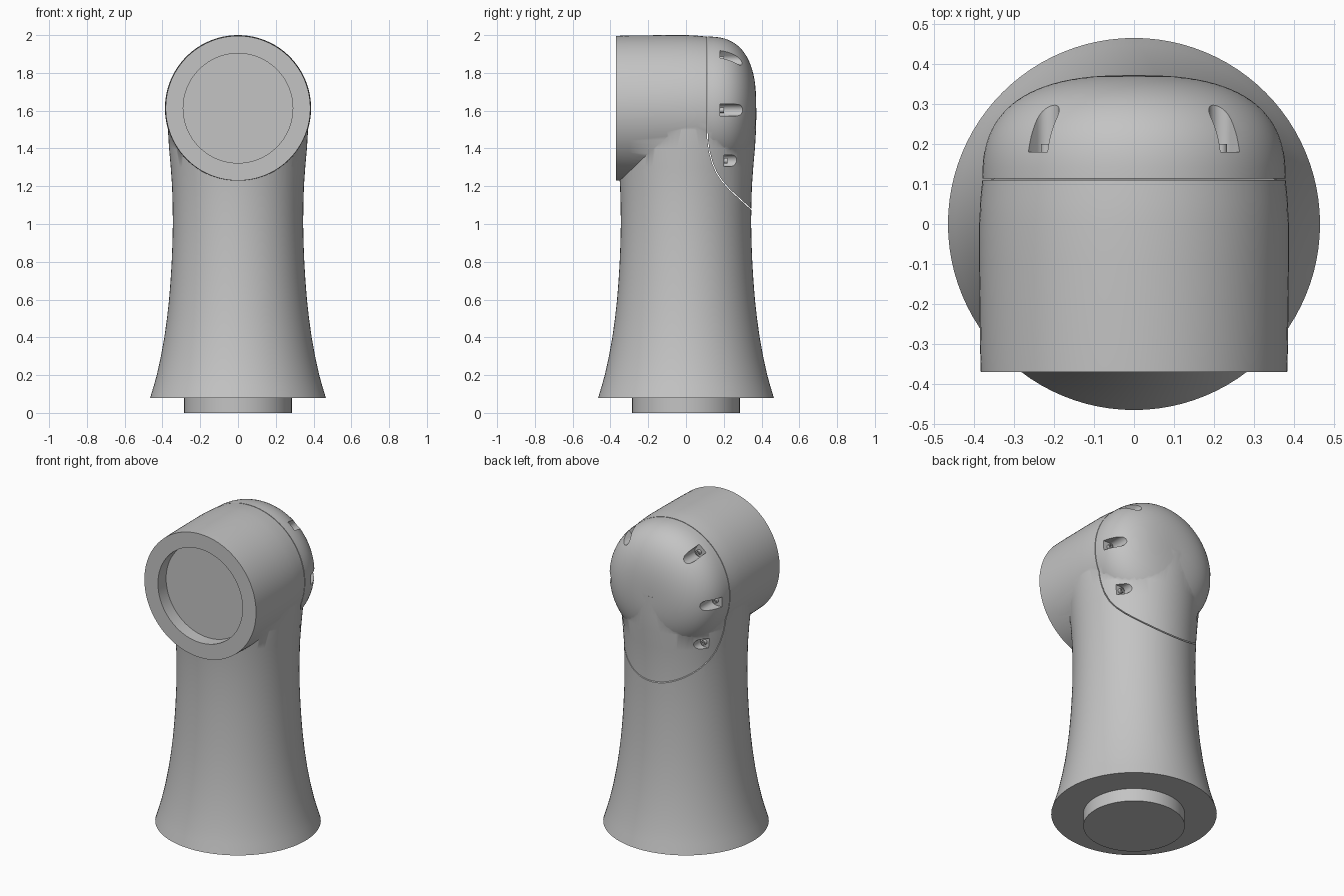
import bpy, bmesh
from math import sin, cos, pi, radians
from mathutils import Matrix

cube = bpy.data.objects.get("Cube")
if cube:
    bpy.data.objects.remove(cube, do_unlink=True)

grey = bpy.data.materials.new("satin grey")
grey.use_nodes = True
colour = (0.55, 0.55, 0.55, 1)
grey.diffuse_color = colour
grey.node_tree.nodes["Principled BSDF"].inputs["Base Color"].default_value = colour

HEAD_Z = 1.613
ALONG_Y = Matrix.Rotation(radians(-90), 4, 'X')
AT_HEAD = Matrix.Translation((0, 0, HEAD_Z)) @ ALONG_Y
ALONG_X = Matrix(((0, 0, 1, 0), (1, 0, 0, 0), (0, 1, 0, 0), (0, 0, 0, 1)))


def loft(name, rings, matrix=Matrix()):
    """Skin a stack of equal-length rings and cap both ends."""
    bm = bmesh.new()
    loops = [[bm.verts.new(p) for p in ring] for ring in rings]
    n = len(loops[0])
    for low, high in zip(loops, loops[1:]):
        for i in range(n):
            j = (i + 1) % n
            bm.faces.new((low[i], low[j], high[j], high[i]))
    bm.faces.new(loops[0][::-1])
    bm.faces.new(loops[-1])
    bmesh.ops.transform(bm, matrix=matrix, verts=bm.verts)
    bmesh.ops.recalc_face_normals(bm, faces=bm.faces)
    mesh = bpy.data.meshes.new(name)
    bm.to_mesh(mesh)
    bm.free()
    mesh.materials.append(grey)
    obj = bpy.data.objects.new(name, mesh)
    bpy.context.collection.objects.link(obj)
    return obj


def lathe(name, profile, matrix=Matrix(), n=96):
    turn = [2 * pi * i / n for i in range(n)]
    return loft(name, [[(r * cos(a), r * sin(a), h) for a in turn] for r, h in profile], matrix)


def prism(name, outline, start, end, matrix):
    return loft(name, [[(u, v, h) for u, v in outline] for h in (start, end)], matrix)


def combine(obj, tool, operation, keep_tool=False):
    """Apply a boolean and discard its tool."""
    mod = obj.modifiers.new("boolean", 'BOOLEAN')
    mod.operation, mod.solver, mod.object = operation, 'EXACT', tool
    deps = bpy.context.evaluated_depsgraph_get()
    mesh = bpy.data.meshes.new_from_object(obj.evaluated_get(deps))
    obj.modifiers.clear()
    obj.data = mesh
    if not keep_tool:
        bpy.data.objects.remove(tool, do_unlink=True)


# Flared column
body = lathe("arm_body", [
    (0.465, 0.08), (0.447, 0.14), (0.430, 0.2), (0.408, 0.3), (0.390, 0.4),
    (0.376, 0.5), (0.365, 0.6), (0.357, 0.7), (0.351, 0.8), (0.347, 0.9),
    (0.345, 1.0), (0.346, 1.1), (0.349, 1.2), (0.356, 1.3), (0.365, 1.4),
    (0.371, 1.5), (0.373, HEAD_Z)])

# Horizontal head with a domed back
head_profile = [(0.383, -0.37), (0.385, -0.3), (0.387, -0.1), (0.387, 0),
                (0.384, 0.06)]
STEPS = 24
for i in range(STEPS):
    t = i / STEPS * pi / 2
    head_profile.append((0.379 * cos(t) ** 0.77, 0.11 + 0.262 * sin(t) ** 0.77))
head = lathe("head", head_profile, AT_HEAD)
combine(body, head, 'UNION')

# Round recess in the front face
recess = lathe("recess_cutter", [(0.29, -0.6), (0.29, -0.29)], AT_HEAD)
combine(body, recess, 'DIFFERENCE')

# Back cover, split off along a curved seam with a fine gap
seam = [(0.11, 2.2), (0.11, 1.5), (0.113, 1.44), (0.122, 1.38), (0.138, 1.32),
        (0.16, 1.27), (0.19, 1.225), (0.23, 1.18), (0.29, 1.125), (0.35, 1.07),
        (0.6, 0.85), (0.6, 2.2)]
cover = body.copy()
cover.data = body.data.copy()
cover.name = "back_cover"
bpy.context.collection.objects.link(cover)
combine(body, prism("body_cutter", seam, -0.6, 0.6, ALONG_X), 'DIFFERENCE')
inner = [(y + 0.004, z + 0.003) for y, z in seam]
combine(cover, prism("cover_cutter", inner, -0.6, 0.6, ALONG_X), 'INTERSECT')

# Screw pockets, open to the rear, three on each side
W = 0.031
trough = [(0.15, -W), (0.15, W)]
trough += [(W * cos(a), W * sin(a)) for a in (pi / 2 + pi * i / 12 for i in range(13))]
parts = [body, cover]
pockets = [("top", 0.218, 1.872, 0.18, radians(50)),
           ("middle", 0.335, 1.603, 0.18, 0),
           ("lower", 0.27, 1.335, 0.2, 0)]
for side, label in ((1, "left"), (-1, "right")):
    for level, x, z, y, angle in pockets:
        turn = angle if side > 0 else pi - angle
        place = (Matrix.Translation((side * x, y, z))
                 @ Matrix.Rotation(-turn, 4, 'Y') @ ALONG_Y)
        combine(cover, prism("pocket_cutter", trough, 0, 0.4, place), 'DIFFERENCE')
        # Screw head with a socket
        parts.append(lathe(f"{level}_screw_{label}",
                           [(0.015, -0.01), (0.015, 0.02), (0.008, 0.02), (0.008, 0.01)],
                           place, 24))

# Mounting plug under the base
parts.append(lathe("base_plug", [(0.285, 0), (0.285, 0.085)]))

bpy.ops.object.select_all(action='DESELECT')
for obj in parts:
    obj.select_set(True)
bpy.context.view_layer.objects.active = body
bpy.ops.object.shade_smooth_by_angle(angle=radians(45))
